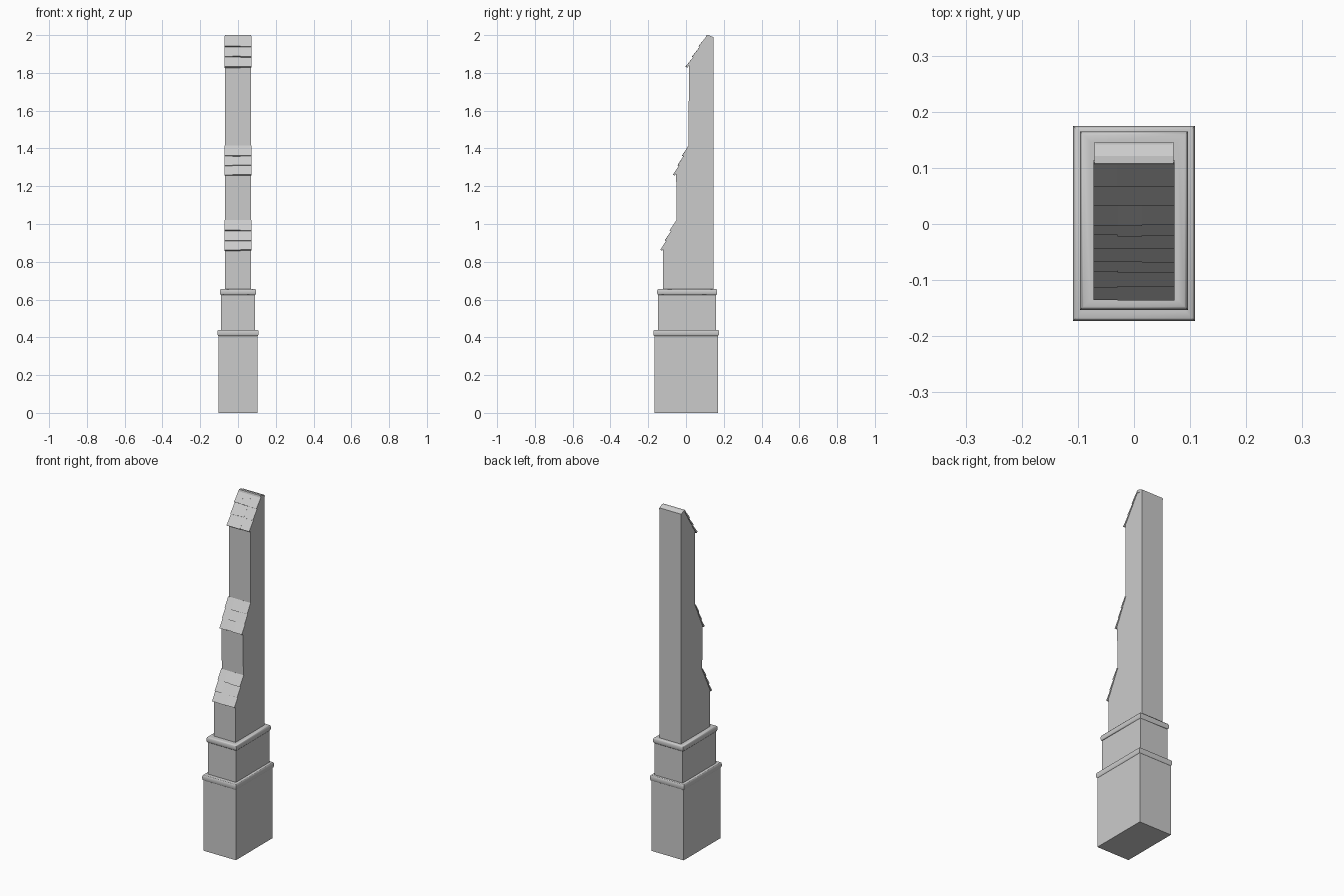
import bpy, bmesh, math, random
from mathutils import Vector

random.seed(4)
cube = bpy.data.objects.get("Cube")
if cube:
    bpy.data.objects.remove(cube, do_unlink=True)

# Single stone colour
stone = bpy.data.materials.new("grey stone")
stone.use_nodes = True
stone.diffuse_color = (0.6, 0.6, 0.6, 1)
stone.node_tree.nodes["Principled BSDF"].inputs["Base Color"].default_value = (0.6, 0.6, 0.6, 1)


def finish(name, bm, smooth=False):
    bmesh.ops.recalc_face_normals(bm, faces=bm.faces)
    mesh = bpy.data.meshes.new(name)
    bm.to_mesh(mesh)
    bm.free()
    mesh.materials.append(stone)
    obj = bpy.data.objects.new(name, mesh)
    bpy.context.collection.objects.link(obj)
    if smooth:
        bpy.ops.object.select_all(action='DESELECT')
        bpy.context.view_layer.objects.active = obj
        obj.select_set(True)
        bpy.ops.object.shade_smooth_by_angle(angle=math.radians(40))
    return obj


def plinth(name, half_x, half_y, cy, bottom, top, lip):
    """Rectangular block with a rounded moulding around its upper edge."""
    band = 0.032
    rings = [(0, bottom), (0, top - band)]
    for i in range(9):
        a = math.pi * (i / 8 - 0.5)
        rings.append((lip * math.cos(a), top - band / 2 + band / 2 * math.sin(a)))
    rings.append((-0.012, top))
    bm = bmesh.new()
    loops = []
    for out, z in rings:
        x, y = half_x + out, half_y + out
        loops.append([bm.verts.new((sx * x, cy + sy * y, z))
                      for sx, sy in ((-1, -1), (1, -1), (1, 1), (-1, 1))])
    for low, high in zip(loops, loops[1:]):
        for i in range(4):
            j = (i + 1) % 4
            bm.faces.new((low[i], low[j], high[j], high[i]))
    bm.faces.new(loops[0])
    bm.faces.new(loops[-1])
    bmesh.ops.remove_doubles(bm, verts=bm.verts, dist=1e-5)
    finish(name, bm, True)


def prism(bm, outline, x0, x1):
    """Extrude a (y, z) outline from x0 to x1."""
    left = [bm.verts.new((x0, y, z)) for y, z in outline]
    right = [bm.verts.new((x1, y, z)) for y, z in outline]
    bm.faces.new(left)
    bm.faces.new(right[::-1])
    for i in range(len(outline)):
        j = (i + 1) % len(outline)
        bm.faces.new((left[i], left[j], right[j], right[i]))


# Stepped base
plinth("lower_plinth", 0.104, 0.169, 0.001, 0, 0.44, 0.005)
plinth("upper_plinth", 0.09, 0.153, 0.006, 0.43, 0.656, 0.006)

# Shaft: front steps back under three weathered slopes
slopes = [((-0.121, 0.87), (-0.05, 1.015)),
          ((-0.052, 1.27), (0.014, 1.41)),
          ((0.015, 1.84), (0.11, 1.99))]
outline = [(0.146, 0.64), (-0.121, 0.64)]
for foot, head in slopes:
    outline += [foot, head]
outline.append((0.146, 1.99))
bm = bmesh.new()
prism(bm, outline, -0.069, 0.069)
finish("shaft", bm)

# Top capping behind the highest slope
bm = bmesh.new()
prism(bm, [(0.104, 1.985), (0.108, 2.0), (0.121, 2.0), (0.146, 1.988), (0.146, 1.98)], -0.07, 0.07)
finish("top_cap", bm)

# Overlapping tile courses on each slope
columns = [-0.072, -0.029, 0.014, 0.072]
for name, (foot, head) in zip(("lower", "middle", "upper"), slopes):
    start, end = Vector(foot), Vector(head)
    along = (end - start).normalized()
    out = Vector((-along.y, along.x))
    start = start - along * 0.012
    step = (end - start) / 3
    bm = bmesh.new()
    for row in range(3):
        for x0, x1 in zip(columns, columns[1:]):
            low = start + step * row - along * random.uniform(0, 0.004)
            high = start + step * (row + 1) + along * 0.004
            thick = random.uniform(0.010, 0.012)
            prism(bm, [low, low + out * thick, high + out * 0.003, high - out * 0.002], x0, x1)
    finish(name + "_tiles", bm)
